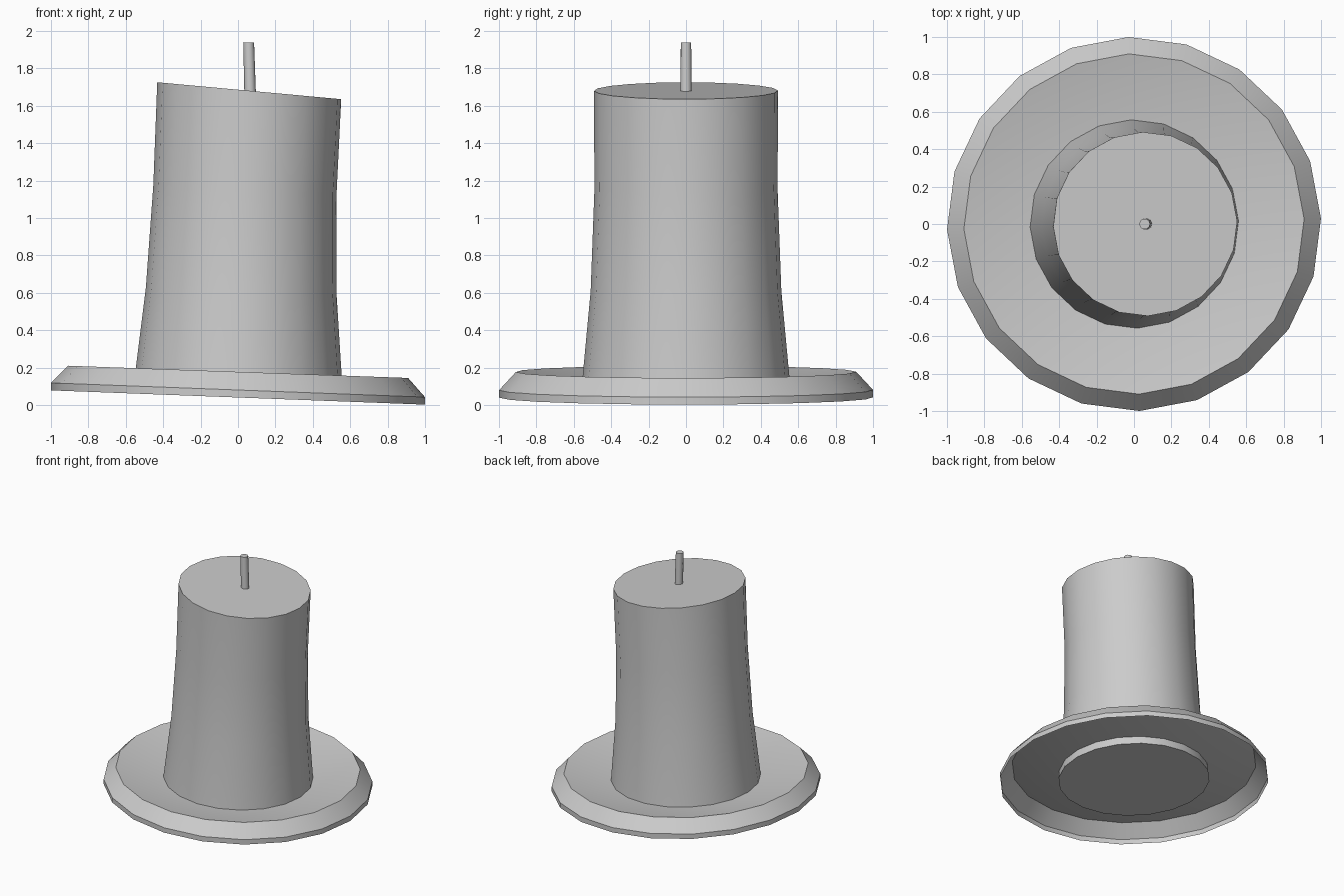
import bpy, bmesh, math

if "Cube" in bpy.data.objects:
    bpy.data.objects.remove(bpy.data.objects["Cube"])


def loft(name, rings, sides, turn=0.0, cap_bottom=True, angle=30):
    """Skin a stack of tilted rings: (centre x, centre z, radius, z slope along x)."""
    bm = bmesh.new()
    loops = []
    for cx, cz, r, slope in rings:
        loop = []
        for i in range(sides):
            a = turn + math.tau * i / sides
            x, y = r * math.cos(a), r * math.sin(a)
            loop.append(bm.verts.new((cx + x, y, cz + slope * x)))
        loops.append(loop)
    for low, high in zip(loops, loops[1:]):
        for i in range(sides):
            j = (i + 1) % sides
            bm.faces.new((low[i], low[j], high[j], high[i]))
    bm.faces.new(loops[-1])
    if cap_bottom:
        bm.faces.new(loops[0][::-1])
    mesh = bpy.data.meshes.new(name)
    bm.to_mesh(mesh)
    bm.free()
    obj = bpy.data.objects.new(name, mesh)
    bpy.context.collection.objects.link(obj)
    bpy.ops.object.select_all(action='DESELECT')
    obj.select_set(True)
    bpy.context.view_layer.objects.active = obj
    bpy.ops.object.shade_smooth_by_angle(angle=math.radians(angle))
    return obj


TURN = math.radians(1.7)

# Dish: tilted shell, bevelled rim, top sinking towards the middle, open underneath
loft("dish", [
    (0, 0.040, 1.0, -0.038),
    (0, 0.080, 1.0, -0.038),
    (0, 0.177, 0.91, -0.036),
    (0, 0.098, 0.52, -0.036),
], 20, TURN, cap_bottom=False)

# Candle: leaning body that pokes slightly through the dish
loft("candle", [
    (0.0, 0.045, 0.563, -0.038),
    (0.017, 0.61, 0.51, -0.03),
    (0.037, 1.15, 0.49, -0.05),
    (0.060, 1.68, 0.492, -0.092),
], 20, TURN)

# Wick: thin, leaning slightly
loft("wick", [
    (0.065, 1.66, 0.031, -0.05),
    (0.061, 1.80, 0.030, 0),
    (0.057, 1.937, 0.029, 0),
], 10, TURN, angle=40)
